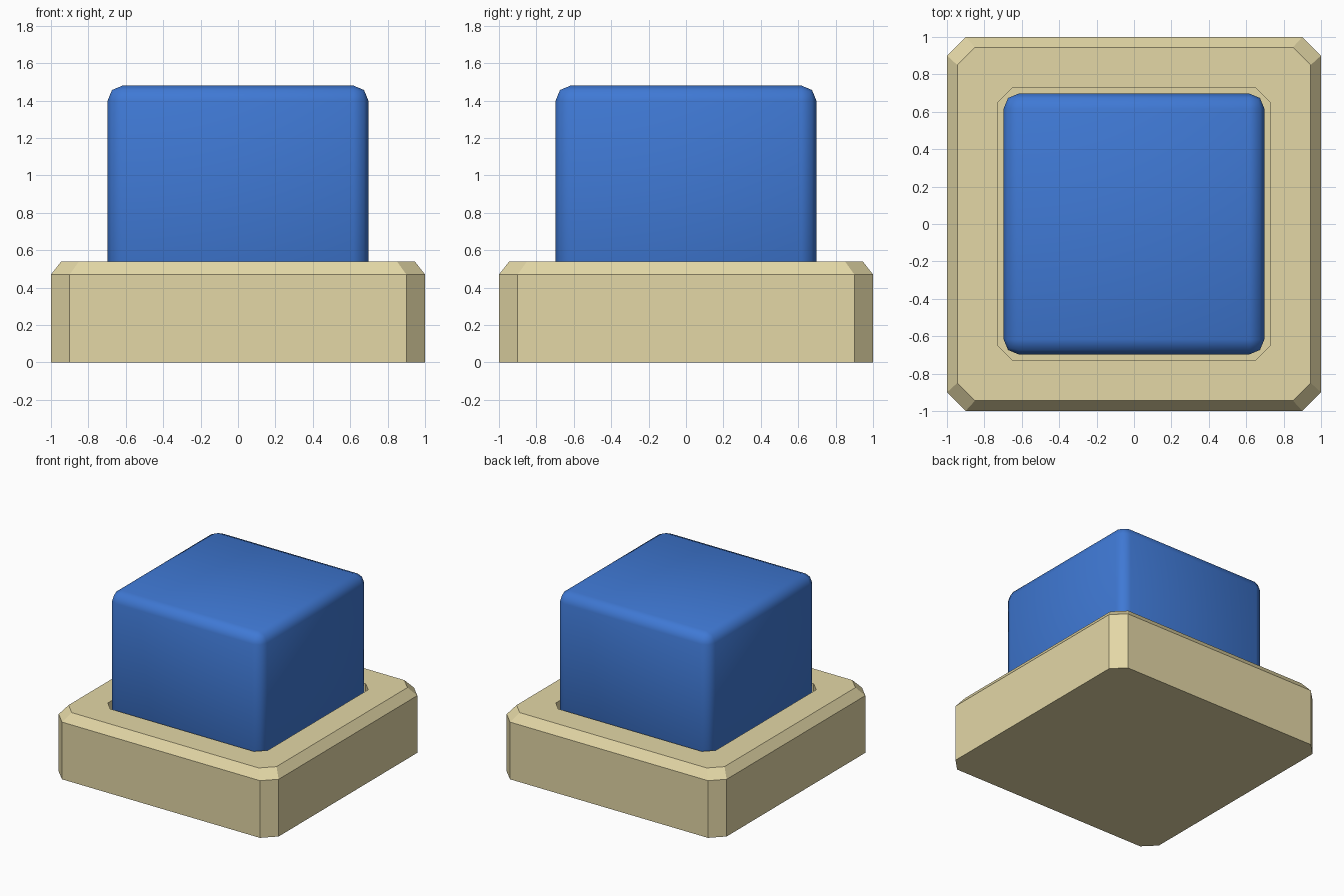
import bpy, bmesh

if "Cube" in bpy.data.objects:
    bpy.data.objects.remove(bpy.data.objects["Cube"])


def material(name, color):
    mat = bpy.data.materials.new(name)
    mat.diffuse_color = color
    mat.use_nodes = True
    mat.node_tree.nodes["Principled BSDF"].inputs["Base Color"].default_value = mat.diffuse_color
    return mat


def cut_square(half, cut):
    """Square outline with its corners cut off."""
    k = half - cut
    return [(half, -k), (half, k), (k, half), (-k, half),
            (-half, k), (-half, -k), (-k, -half), (k, -half)]


def add_object(name, bm, mat):
    bmesh.ops.recalc_face_normals(bm, faces=bm.faces)
    mesh = bpy.data.meshes.new(name)
    bm.to_mesh(mesh)
    bm.free()
    mesh.materials.append(mat)
    obj = bpy.data.objects.new(name, mesh)
    bpy.context.collection.objects.link(obj)
    return obj


# Base housing: rings (half width, corner cut, z) from underside to socket floor
rings = [(1.0, 0.10, 0.0), (1.0, 0.10, 0.47), (0.945, 0.095, 0.54),
         (0.727, 0.075, 0.54), (0.727, 0.075, 0.40)]
bm = bmesh.new()
loops = [[bm.verts.new((x, y, z)) for x, y in cut_square(h, c)] for h, c, z in rings]
for a, b in zip(loops, loops[1:]):
    for i in range(8):
        j = (i + 1) % 8
        bm.faces.new((a[i], a[j], b[j], b[i]))
bm.faces.new(loops[0])
bm.faces.new(loops[-1])
add_object("base_housing", bm, material("tan", (0.77, 0.68, 0.38, 1)))

# Push button: tall block sitting in the socket, softly rounded edges
HALF, BOTTOM, TOP = 0.697, 0.40, 1.48
bm = bmesh.new()
bmesh.ops.create_cube(bm, size=1)
for v in bm.verts:
    v.co = (v.co.x * 2 * HALF, v.co.y * 2 * HALF, TOP if v.co.z > 0 else BOTTOM)
edges = [e for e in bm.edges if max(v.co.z for v in e.verts) > BOTTOM]
bmesh.ops.bevel(bm, geom=edges, offset=0.08, segments=2, profile=0.5, affect='EDGES')
button = add_object("push_button", bm, material("blue", (0.05, 0.19, 0.66, 1)))
bpy.context.view_layer.objects.active = button
button.select_set(True)
bpy.ops.object.shade_smooth_by_angle(angle=0.9)
